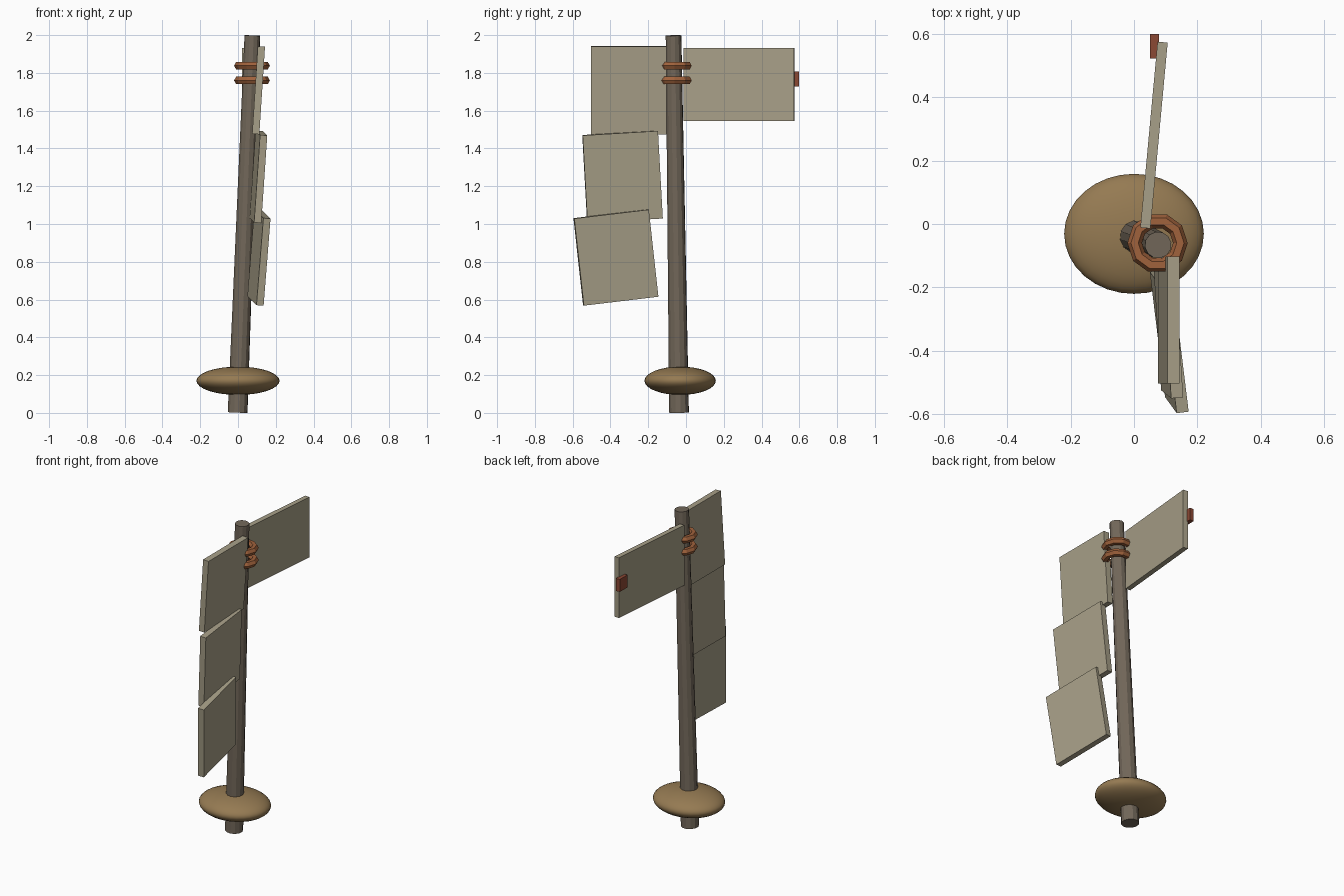
import bpy
from math import radians
from mathutils import Vector

cube = bpy.data.objects.get("Cube")
if cube:
    bpy.data.objects.remove(cube, do_unlink=True)


def material(name, color):
    m = bpy.data.materials.new(name)
    m.use_nodes = True
    rgba = (*color, 1)
    m.diffuse_color = rgba
    m.node_tree.nodes["Principled BSDF"].inputs["Base Color"].default_value = rgba
    return m


wood = material("weathered wood", (0.17, 0.138, 0.102))
earth = material("brown earth", (0.30, 0.195, 0.085))
cloth = material("pale cloth", (0.39, 0.35, 0.246))
copper = material("copper binding", (0.35, 0.122, 0.045))
red = material("rust red", (0.26, 0.065, 0.034))


def finish(name, mat):
    ob = bpy.context.object
    ob.name = ob.data.name = name
    ob.data.materials.append(mat)
    return ob


def box(name, mat, center, size, angles=(0, 0, 0)):
    bpy.ops.mesh.primitive_cube_add(
        size=1, location=center, rotation=[radians(a) for a in angles])
    ob = finish(name, mat)
    ob.scale = size
    return ob


# Leaning, tapered pole
bottom = Vector((-0.002, -0.037, 0.002))
top = Vector((0.076, -0.066, 1.998))
axis = top - bottom
bpy.ops.mesh.primitive_cone_add(
    vertices=12, radius1=0.053, radius2=0.042, depth=axis.length,
    location=(bottom + top) / 2,
    rotation=axis.to_track_quat("Z", "Y").to_euler())
finish("pole", wood)

# Smooth flattened mound around the foot
bpy.ops.mesh.primitive_uv_sphere_add(
    segments=32, ring_count=16, radius=1, location=(0, -0.031, 0.17))
mound = finish("base_mound", earth)
mound.scale = (0.22, 0.189, 0.075)
bpy.ops.object.shade_smooth()

# Faceted binding rings near the top
for name, z in (("upper_ring", 1.838), ("lower_ring", 1.76)):
    bpy.ops.mesh.primitive_torus_add(
        major_segments=10, minor_segments=6, major_radius=0.072,
        minor_radius=0.023, location=(0.074, -0.06, z))
    finish(name, copper)

# Hanging panels, each turned a little further than the one above
hanging = ((0.109, -0.303, 1.708), (0.108, -0.336, 1.25), (0.111, -0.371, 0.823))
for i, center in enumerate(hanging):
    box(f"hanging_panel_{i + 1}", cloth, center, (0.038, 0.4, 0.465),
        (3.4 * i, 3.7, 3.7 * i))

# Outstretched panel with its end tab
box("back_panel", cloth, (0.063, 0.28, 1.738), (0.032, 0.588, 0.386), (0, 0, -5.3))
box("end_tab", red, (0.064, 0.56, 1.768), (0.028, 0.078, 0.08))
